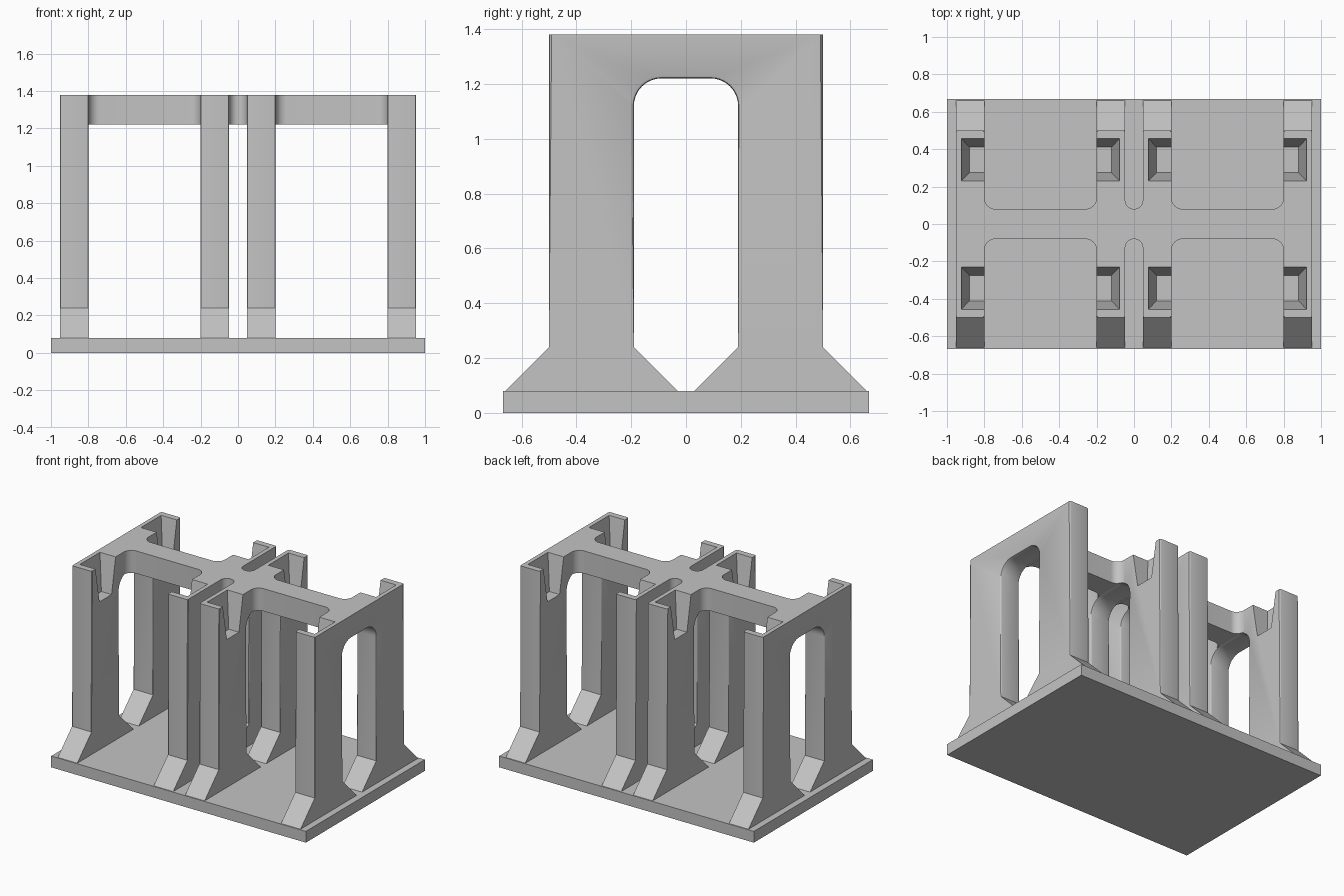
import bpy, bmesh, math

cube = bpy.data.objects.get("Cube")
if cube:
    bpy.data.objects.remove(cube, do_unlink=True)

GREY = (0.55, 0.55, 0.55, 1)
grey = bpy.data.materials.new("plain_grey")
grey.use_nodes = True
grey.diffuse_color = GREY
grey.node_tree.nodes["Principled BSDF"].inputs["Base Color"].default_value = GREY

PLATE_TOP, FOOT_TOP, BEAM_LOW, TOP = 0.08, 0.24, 1.22, 1.38
POCKET_FLOOR = 1.13


def arc(cx, cy, r, start, end, steps=10):
    """Points on an arc, angles in degrees."""
    angles = [math.radians(start + (end - start) * i / steps) for i in range(steps + 1)]
    return [(cx + r * math.cos(a), cy + r * math.sin(a)) for a in angles]


def finish(name, bm):
    bmesh.ops.recalc_face_normals(bm, faces=bm.faces)
    mesh = bpy.data.meshes.new(name)
    bm.to_mesh(mesh)
    bm.free()
    mesh.materials.append(grey)
    obj = bpy.data.objects.new(name, mesh)
    bpy.context.collection.objects.link(obj)
    return obj


def activate(obj):
    bpy.ops.object.select_all(action="DESELECT")
    obj.select_set(True)
    bpy.context.view_layer.objects.active = obj


def smooth(obj):
    activate(obj)
    bpy.ops.object.shade_smooth_by_angle(angle=math.radians(30))


def prism(points, offset):
    """Extrude a closed loop of 3D points along an offset."""
    bm = bmesh.new()
    face = bm.faces.new([bm.verts.new(p) for p in points])
    made = bmesh.ops.extrude_face_region(bm, geom=[face], use_keep_orig=True)
    moved = [v for v in made["geom"] if isinstance(v, bmesh.types.BMVert)]
    bmesh.ops.translate(bm, verts=moved, vec=offset)
    bmesh.ops.recalc_face_normals(bm, faces=bm.faces)
    return bm


def pocket_cutter(closed, opened, side):
    """Tapered socket, open on one face of the frame."""
    d = 1 if opened > closed else -1
    bm = bmesh.new()
    rings = []
    over = 0.02
    for z in (POCKET_FLOOR, TOP + over):
        t = (z - POCKET_FLOOR) / (TOP - POCKET_FLOOR)
        wall = closed + d * (0.073 - 0.043 * t)
        edge = opened + d * 0.05
        half = 0.068 + 0.045 * t
        mid = side * 0.343
        rings.append([bm.verts.new((x, mid + h, z)) for x, h in
                      ((wall, -half), (edge, -half), (edge, half), (wall, half))])
    low, high = rings
    bm.faces.new(low)
    bm.faces.new(high)
    for i in range(4):
        j = (i + 1) % 4
        bm.faces.new((low[i], low[j], high[j], high[i]))
    cutter = finish("pocket_cutter", bm)
    cutter.hide_render = True
    return cutter


def frame(name, closed, opened):
    """Arched two-legged frame with flared feet and two sockets on top."""
    arch = arc(-0.09, 1.12, 0.1, 180, 90) + arc(0.09, 1.12, 0.1, 90, 0)
    outline = [(0.66, PLATE_TOP), (0.5, FOOT_TOP), (0.5, TOP), (-0.5, TOP),
               (-0.5, FOOT_TOP), (-0.66, PLATE_TOP), (-0.03, PLATE_TOP),
               (-0.19, FOOT_TOP)] + arch + [(0.19, FOOT_TOP), (0.03, PLATE_TOP)]
    bm = prism([(closed, y, z) for y, z in outline], (opened - closed, 0, 0))
    # soften the long leg and arch edges
    soft = []
    for e in bm.edges:
        a, b = (v.co for v in e.verts)
        above_foot = min(a.z, b.z) > FOOT_TOP - 0.001
        on_top = min(a.z, b.z) > TOP - 0.001
        if above_foot and not on_top and abs(a.x - b.x) < 0.001:
            soft.append(e)
    bmesh.ops.bevel(bm, geom=soft, offset=0.01, segments=2, profile=0.5,
                    affect="EDGES", clamp_overlap=True)
    obj = finish(name, bm)
    for side in (-1, 1):
        cutter = pocket_cutter(closed, opened, side)
        mod = obj.modifiers.new("pocket", "BOOLEAN")
        mod.operation = "DIFFERENCE"
        mod.solver = "EXACT"
        mod.object = cutter
        activate(obj)
        bpy.ops.object.modifier_apply(modifier=mod.name)
        bpy.data.objects.remove(cutter, do_unlink=True)
    smooth(obj)


def bridge(name, x0, x1, r):
    """Top beam between two frames, filleted into both."""
    half = 0.08
    back = arc(x1 - r, half + r, r, 0, -90) + arc(x0 + r, half + r, r, -90, -180)
    if x1 - x0 < 2 * r + 0.001:
        back.pop(len(back) // 2)
    front = [(x, -y) for x, y in reversed(back)]
    smooth(finish(name, prism([(x, y, BEAM_LOW) for x, y in back + front],
                              (0, 0, TOP - BEAM_LOW))))


# base plate
plate = [(-1, -0.667, 0), (1, -0.667, 0), (1, 0.667, 0), (-1, 0.667, 0)]
finish("base_plate", prism(plate, (0, 0, PLATE_TOP)))

# outer and inner frames with the wide beams, mirrored
for side, label in ((1, "left"), (-1, "right")):
    frame(label + "_outer_frame", side * 0.953, side * 0.8)
    frame(label + "_inner_frame", side * 0.047, side * 0.2)
    ends = sorted((side * 0.2, side * 0.8))
    bridge(label + "_beam", ends[0], ends[1], 0.06)

# short beam between the inner frames
bridge("centre_beam", -0.047, 0.047, 0.047)
